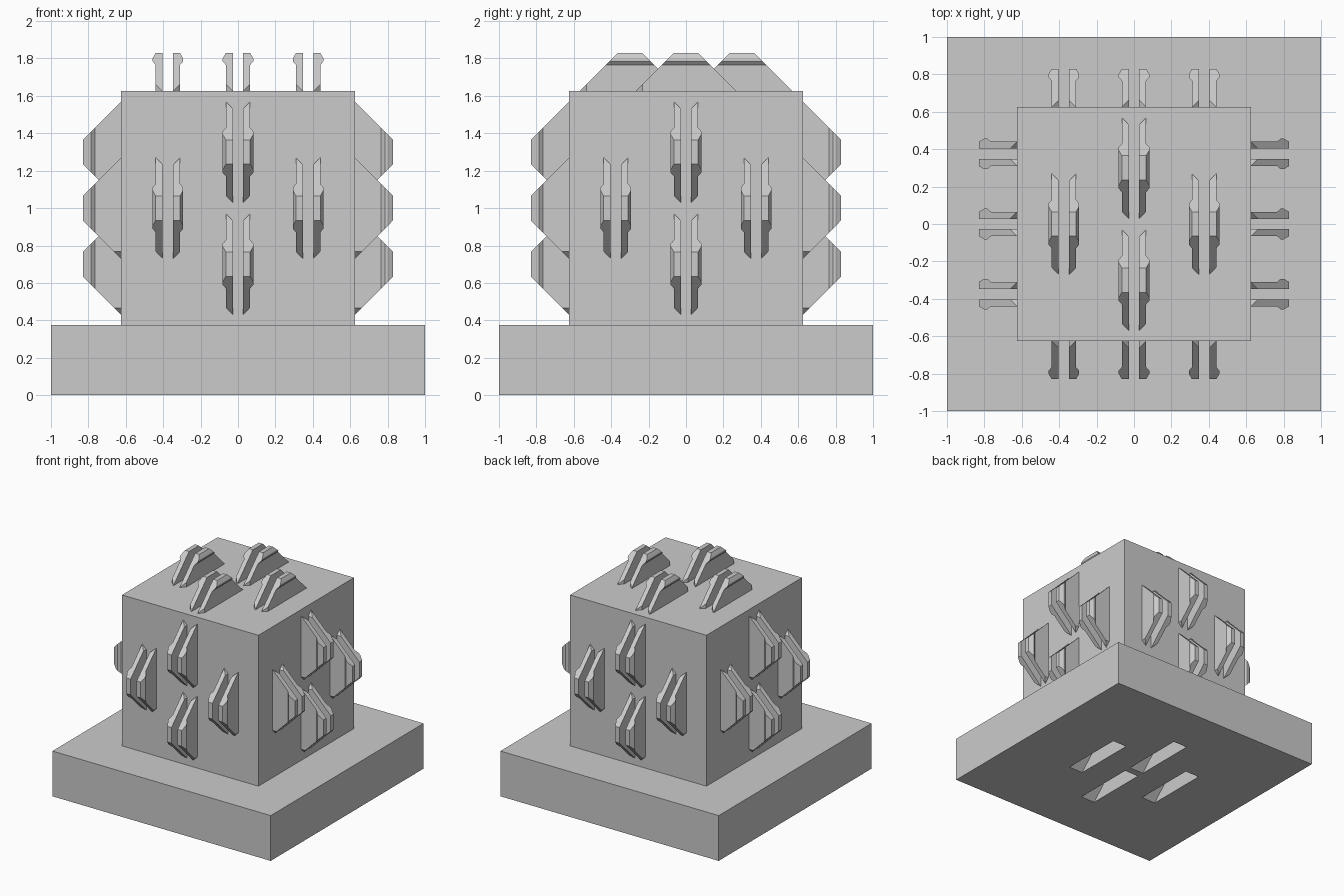
import bpy, bmesh
from mathutils import Matrix, Vector

old = bpy.data.objects.get("Cube")
if old:
    bpy.data.objects.remove(old, do_unlink=True)

GREY = (0.6, 0.6, 0.6, 1)
mat = bpy.data.materials.new("plain_grey")
mat.use_nodes = True
mat.diffuse_color = GREY
mat.node_tree.nodes["Principled BSDF"].inputs["Base Color"].default_value = GREY

REACH = 0.27      # half length of a clip where it meets the body
SPOTS = [(0, 0.3), (0, -0.3), (0.375, 0), (-0.375, 0)]


def add_object(name, bm):
    bmesh.ops.recalc_face_normals(bm, faces=bm.faces)
    mesh = bpy.data.meshes.new(name)
    bm.to_mesh(mesh)
    bm.free()
    mesh.materials.append(mat)
    obj = bpy.data.objects.new(name, mesh)
    bpy.context.collection.objects.link(obj)
    return obj


def box(name, width, z0, z1):
    bm = bmesh.new()
    bmesh.ops.create_cube(bm, size=1)
    bmesh.ops.scale(bm, vec=(width, width, z1 - z0), verts=bm.verts)
    bmesh.ops.translate(bm, vec=(0, 0, (z0 + z1) / 2), verts=bm.verts)
    return add_object(name, bm)


def wedge(profile):
    """Extrude a (u, height) profile lengthwise with 45 degree sloping ends."""
    bm = bmesh.new()
    ends = [[bm.verts.new((u, s * (REACH - h), h)) for u, h in profile] for s in (-1, 1)]
    for ring in ends:
        bm.faces.new(ring)
    for i in range(len(profile)):
        j = (i + 1) % len(profile)
        bm.faces.new((ends[0][i], ends[0][j], ends[1][j], ends[1][i]))
    return bm


def trim(bm, point, normal):
    geom = bm.verts[:] + bm.edges[:] + bm.faces[:]
    bmesh.ops.bisect_plane(bm, geom=geom, plane_co=point, plane_no=normal, clear_outer=True)
    bmesh.ops.holes_fill(bm, edges=[e for e in bm.edges if e.is_boundary], sides=0)


# One leg: thin plate with an outward barb at the tip, ends cut on the skew
LEG = [(0.028, -0.01), (0.065, -0.01), (0.065, 0.14), (0.082, 0.16),
       (0.082, 0.175), (0.065, 0.205), (0.028, 0.205)]


def clip(name, frame):
    bm = bmesh.new()
    for side in (-1, 1):
        leg = wedge(LEG)
        trim(leg, (0.065, REACH, 0), (-1, 1, 0))
        trim(leg, (0.028, -REACH, 0), (1, -1, 0))
        bmesh.ops.scale(leg, vec=(side, 1, 1), verts=leg.verts)
        bmesh.ops.recalc_face_normals(leg, faces=leg.faces)
        part = bpy.data.meshes.new("leg")
        leg.to_mesh(part)
        leg.free()
        bm.from_mesh(part)
        bpy.data.meshes.remove(part)
    bm.transform(frame)
    add_object(name, bm)


base = box("base_plate", 2, 0, 0.375)
box("body_block", 1.25, 0.375, 1.625)

# Four clips on the top and on every side of the block
X, Y, Z = Vector((1, 0, 0)), Vector((0, 1, 0)), Vector((0, 0, 1))
SIDES = {"front": (X, Z, -Y), "left": (Y, Z, X), "back": (-X, Z, Y),
         "right": (-Y, Z, -X), "top": (X, Y, Z)}
for side, (u, v, out) in SIDES.items():
    axes = Matrix((u, v, out)).transposed().to_4x4()
    for n, (a, b) in enumerate(SPOTS):
        centre = Z + out * 0.625 + u * a + v * b
        clip(f"{side}_clip_{n + 1}", Matrix.Translation(centre) @ axes)

# Matching sockets sunk into the underside
for n, (a, b) in enumerate(SPOTS):
    bm = wedge([(-0.066, -0.01), (0.066, -0.01), (0.066, 0.21), (-0.066, 0.21)])
    bm.transform(Matrix.Translation((a, b, 0)))
    cutter = add_object(f"socket_cutter_{n + 1}", bm)
    cutter.hide_render = True
    mod = base.modifiers.new("socket", "BOOLEAN")
    mod.operation, mod.object, mod.solver = "DIFFERENCE", cutter, "EXACT"
    bpy.context.view_layer.objects.active = base
    bpy.ops.object.modifier_apply(modifier=mod.name)
    bpy.data.objects.remove(cutter, do_unlink=True)
